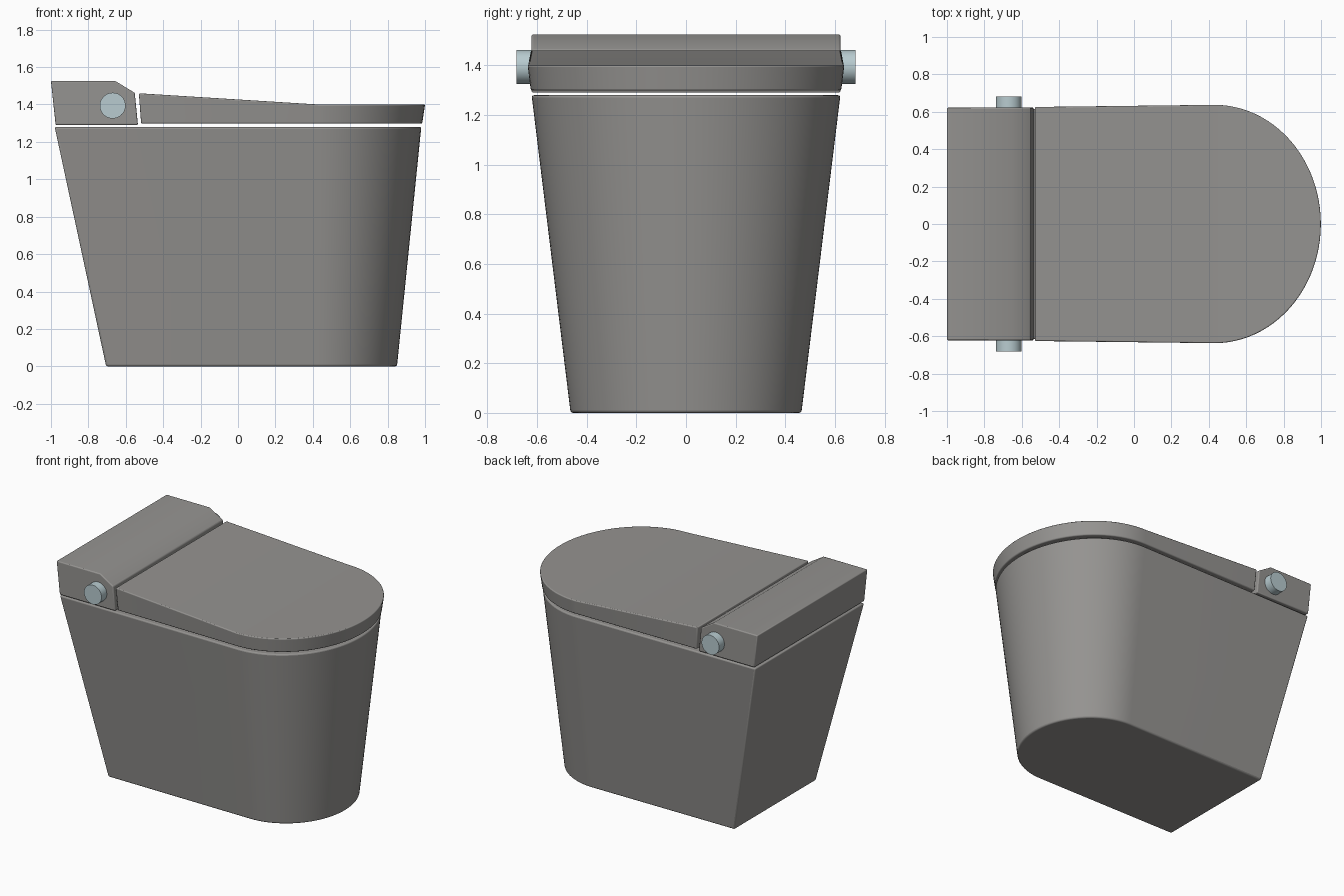
import bpy, bmesh, math

if "Cube" in bpy.data.objects:
    bpy.data.objects.remove(bpy.data.objects["Cube"])


def material(name, rgb):
    m = bpy.data.materials.new(name)
    m.diffuse_color = (*rgb, 1)
    m.use_nodes = True
    m.node_tree.nodes["Principled BSDF"].inputs["Base Color"].default_value = m.diffuse_color
    return m


GREY = material("warm grey ceramic", (0.30, 0.293, 0.282))
PALE = material("pale blue metal", (0.48, 0.60, 0.63))


def finish(bm, name, mat, bevel):
    bmesh.ops.recalc_face_normals(bm, faces=bm.faces)
    me = bpy.data.meshes.new(name)
    bm.to_mesh(me)
    bm.free()
    me.materials.append(mat)
    ob = bpy.data.objects.new(name, me)
    bpy.context.collection.objects.link(ob)
    mod = ob.modifiers.new("soft edges", 'BEVEL')
    mod.width, mod.segments = bevel, 3
    mod.limit_method, mod.angle_limit = 'ANGLE', math.radians(35)
    bpy.context.view_layer.objects.active = ob
    ob.select_set(True)
    bpy.ops.object.shade_smooth_by_angle(angle=math.radians(35))
    ob.select_set(False)
    return ob


def d_ring(bm, back, half_back, mid, half, front, z_back, z, n=48):
    """D-shaped outline: square back corners, elliptical nose."""
    pts = [(back, -half_back, z_back)]
    for i in range(n + 1):
        a = -math.pi / 2 + math.pi * i / n
        pts.append((mid + (front - mid) * math.cos(a), half * math.sin(a), z))
    pts.append((back, half_back, z_back))
    return [bm.verts.new(p) for p in pts]


def d_loft(name, low, high, bevel):
    bm = bmesh.new()
    a, b = d_ring(bm, *low), d_ring(bm, *high)
    for i in range(len(a)):
        j = (i + 1) % len(a)
        bm.faces.new((a[i], a[j], b[j], b[i]))
    for r in (a, b):  # cap: sloped back part and flat nose
        bm.faces.new((r[0], r[1], r[-2], r[-1]))
        bm.faces.new(r[1:-1])
    return finish(bm, name, GREY, bevel)


# Tapered bowl body
d_loft("bowl_body", (-0.705, 0.46, 0.42, 0.465, 0.85, 0, 0),
       (-0.98, 0.615, 0.43, 0.622, 0.98, 1.28, 1.28), 0.01)

# Lid, sloping down towards the nose
d_loft("lid", (-0.518, 0.618, 0.43, 0.625, 0.985, 1.298, 1.298),
       (-0.53, 0.626, 0.43, 0.638, 1.0, 1.46, 1.40), 0.007)

# Rear housing: side profile extruded across
profile = [(-1.0, 1.525), (-0.655, 1.525), (-0.552, 1.462),
           (-0.535, 1.29), (-0.975, 1.29)]
bm = bmesh.new()
face = bm.faces.new([bm.verts.new((x, -0.622, z)) for x, z in profile])
ext = bmesh.ops.extrude_face_region(bm, geom=[face], use_keep_orig=True)
bmesh.ops.translate(bm, vec=(0, 1.244, 0),
                    verts=[v for v in ext["geom"] if isinstance(v, bmesh.types.BMVert)])
finish(bm, "rear_housing", GREY, 0.007)

# Side knobs
for side, label in ((-1, "right"), (1, "left")):
    bpy.ops.mesh.primitive_cylinder_add(vertices=48, radius=0.069, depth=0.08,
                                        location=(-0.67, side * 0.642, 1.394),
                                        rotation=(math.pi / 2, 0, 0))
    knob = bpy.context.object
    knob.name = label + "_knob"
    knob.data.materials.append(PALE)
    bpy.ops.object.shade_smooth_by_angle(angle=math.radians(35))
    knob.select_set(False)
